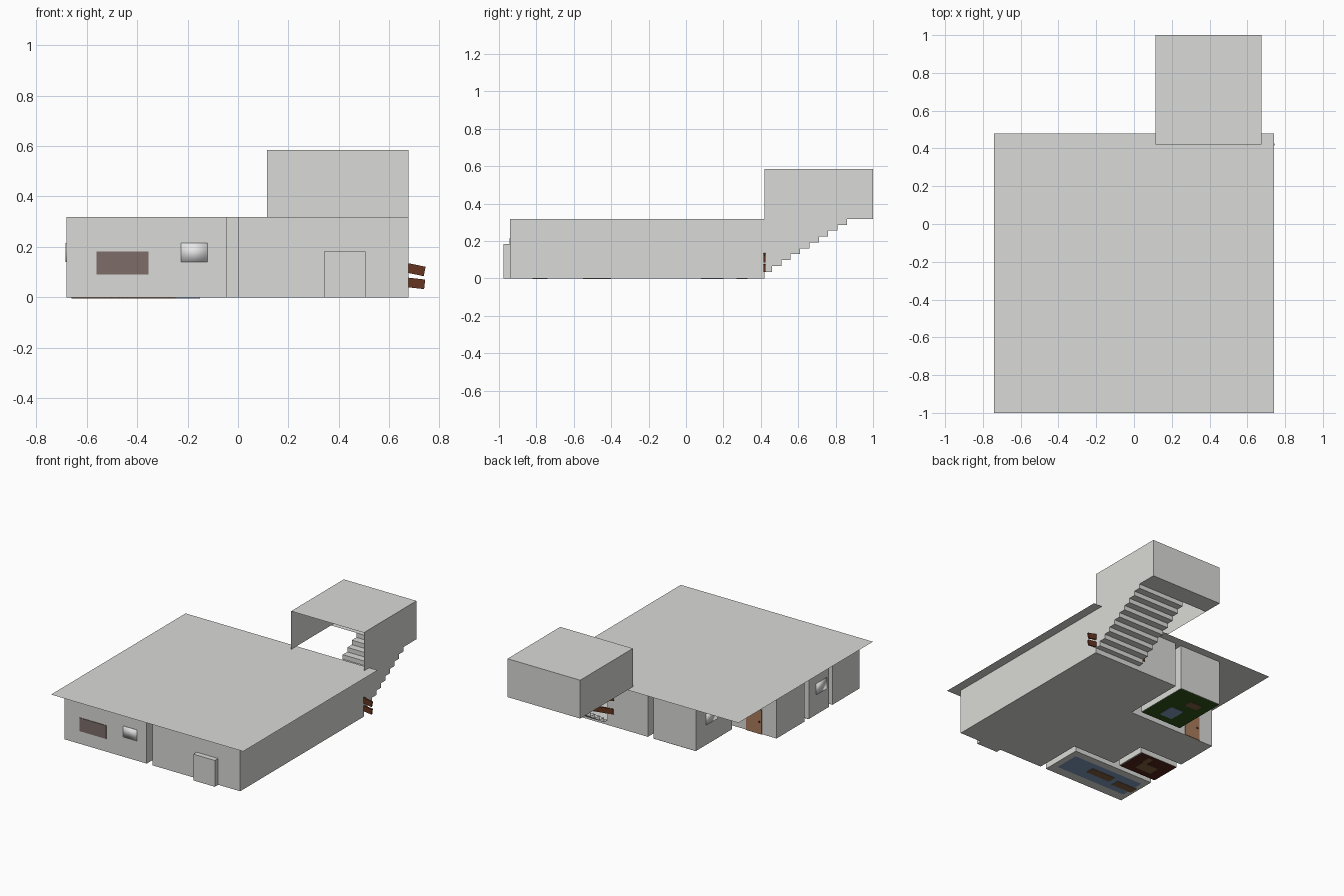
import bpy, math

if "Cube" in bpy.data.objects:
    bpy.data.objects.remove(bpy.data.objects["Cube"])


def mat(name, r, g, b):
    m = bpy.data.materials.new(name)
    m.diffuse_color = (r, g, b, 1)
    m.use_nodes = True
    m.node_tree.nodes["Principled BSDF"].inputs["Base Color"].default_value = m.diffuse_color
    return m


GREY = mat("wall_grey", 0.70, 0.70, 0.68)
GLASS = mat("window_silver", 0.80, 0.80, 0.80)
DOOR = mat("door_tan", 0.40, 0.20, 0.11)
PLANK = mat("plank_brown", 0.13, 0.035, 0.014)
PANEL = mat("panel_taupe", 0.20, 0.15, 0.14)
BLUE = mat("carpet_blue", 0.22, 0.32, 0.50)
GREEN = mat("carpet_green", 0.03, 0.09, 0.01)
RED = mat("carpet_maroon", 0.08, 0.016, 0.008)
WOOD = mat("furniture_brown", 0.22, 0.11, 0.05)

Z = 0.318  # storey height
XR = 0.675  # right wall


def mesh(name, verts, faces, material):
    me = bpy.data.meshes.new(name)
    me.from_pydata(verts, [], faces)
    me.materials.append(material)
    ob = bpy.data.objects.new(name, me)
    bpy.context.collection.objects.link(ob)
    return ob


def box(name, x0, x1, y0, y1, z0, z1, material):
    v = [(x, y, z) for z in (z0, z1) for x, y in ((x0, y0), (x1, y0), (x1, y1), (x0, y1))]
    f = [(3, 2, 1, 0), (4, 5, 6, 7), (0, 1, 5, 4), (1, 2, 6, 5), (2, 3, 7, 6), (3, 0, 4, 7)]
    return mesh(name, v, f, material)


def window(name, *dims):
    """Thin pane with soft shading rolling over its edges."""
    ob = box(name, *dims, GLASS)
    for p in ob.data.polygons:
        p.use_smooth = True


def plane(name, x0, x1, y0, y1, z, material):
    return mesh(name, [(x0, y0, z), (x1, y0, z), (x1, y1, z), (x0, y1, z)], [(0, 1, 2, 3)], material)


def room(name, pts, skip=()):
    """Paper-thin floor and side walls around a plan outline (counter-clockwise)."""
    n = len(pts)
    v = [(x, y, 0) for x, y in pts] + [(x, y, Z) for x, y in pts]
    f = [tuple(reversed(range(n)))]
    f += [(i, (i + 1) % n, n + (i + 1) % n, n + i) for i in range(n) if i not in skip]
    return mesh(name, v, f, GREY)


def rect(x0, x1, y0, y1):
    return [(x0, y0), (x1, y0), (x1, y1), (x0, y1)]


# Rooms, separated by open gaps where the hollow partition walls are
SX0, SX1 = 0.31, XR  # stair width
room("main_hall", [(0, -.94), (XR, -.94), (XR, .42), (SX0, .42), (0, .42), (0, -.025),
                   (-.68, -.025), (-.68, -.335), (-.335, -.335), (-.335, -.6), (0, -.6)], skip=(2,))
room("front_bedroom", rect(-.68, -.045, -.94, -.64))
room("side_bedroom", rect(-.68, -.38, -.60, -.38))
room("back_bedroom", rect(-.37, -.045, .02, .42))

# Carpets
plane("blue_carpet", -.64, -.085, -.87, -.69, -.002, BLUE)
plane("maroon_carpet", -.675, -.385, -.60, -.38, -.002, RED)
plane("green_carpet", -.368, -.047, .022, .418, -.002, GREEN)

# Furniture poking slightly through the carpets
box("long_desk", -.46, -.27, -.80, -.74, -.004, .07, WOOD)
box("small_desk", -.66, -.50, -.82, -.76, -.004, .07, WOOD)
box("side_bed", -.60, -.47, -.55, -.47, -.004, .06, WOOD)
box("side_shelf", -.50, -.46, -.47, -.40, -.004, .09, WOOD)
box("back_table", -.30, -.20, .27, .33, -.004, .07, WOOD)
box("blue_rug", -.25, -.15, .08, .20, -.004, .002, BLUE)

# Roof sheet with overhang
plane("main_roof", -.74, .74, -1, .48, Z, GREY)

# Front door niche, open towards the hall
box("front_door_niche", .34, .505, -.977, -.94, 0, .183, GREY)

# Windows, wall panel and back door
window("front_window", -.225, -.12, -.945, -.938, .14, .215)
window("side_window", -.684, -.676, -.575, -.46, .14, .215)
window("back_window", -.374, -.366, .19, .31, .14, .215)
box("front_panel", -.56, -.355, -.944, -.938, .09, .183, PANEL)
box("back_door", -.57, -.45, -.028, -.019, 0, .17, DOOR)
box("door_handle", -.557, -.545, -.019, -.013, .08, .09, PLANK)

# Zigzag stair sheet: risers and treads up to the landing
STEPS, Y0, ZB, RUN = 9, .42, .035, .05
prof = [(Y0, 0.0), (Y0, ZB)]
for k in range(STEPS):
    y = .46 + RUN * k
    prof += [(y, ZB + (Z - ZB) / STEPS * k), (y, ZB + (Z - ZB) / STEPS * (k + 1))]
YL = prof[-1][0]
n = len(prof)
mesh("stairs", [(SX0, y, z) for y, z in prof] + [(SX1, y, z) for y, z in prof],
     [(i, n + i, n + i + 1, i + 1) for i in range(n - 1)], GREY)

# Upper stairwell: stepped right wall, left wall, back wall, landing, roof
TOP, UX = .585, .115
side = prof[1:] + [(1, Z), (1, TOP), (Y0, TOP)]
mesh("stair_side_wall", [(SX1, y, z) for y, z in side], [tuple(range(len(side)))], GREY)
mesh("upper_left_wall", [(UX, Y0, Z), (UX, 1, Z), (UX, 1, TOP), (UX, Y0, TOP)], [(3, 2, 1, 0)], GREY)
mesh("upper_back_wall", [(UX, 1, Z), (SX1, 1, Z), (SX1, 1, TOP), (UX, 1, TOP)], [(3, 2, 1, 0)], GREY)
plane("upper_landing", UX, SX1, YL, 1, Z, GREY)
plane("upper_roof", UX, SX1, Y0, 1, TOP, GREY)

# Tilted planks nailed across the foot of the stairs
for i, (za, zb) in enumerate(((.105, .052), (.200, .103))):
    length = math.hypot(.475, za - zb)
    ob = box(f"barricade_plank_{i + 1}", -length / 2, length / 2, -.005, .005, -.019, .019, PLANK)
    ob.location = (.502, .420, (za + zb) / 2)
    ob.rotation_euler = (0, math.atan2(za - zb, .475), 0)
